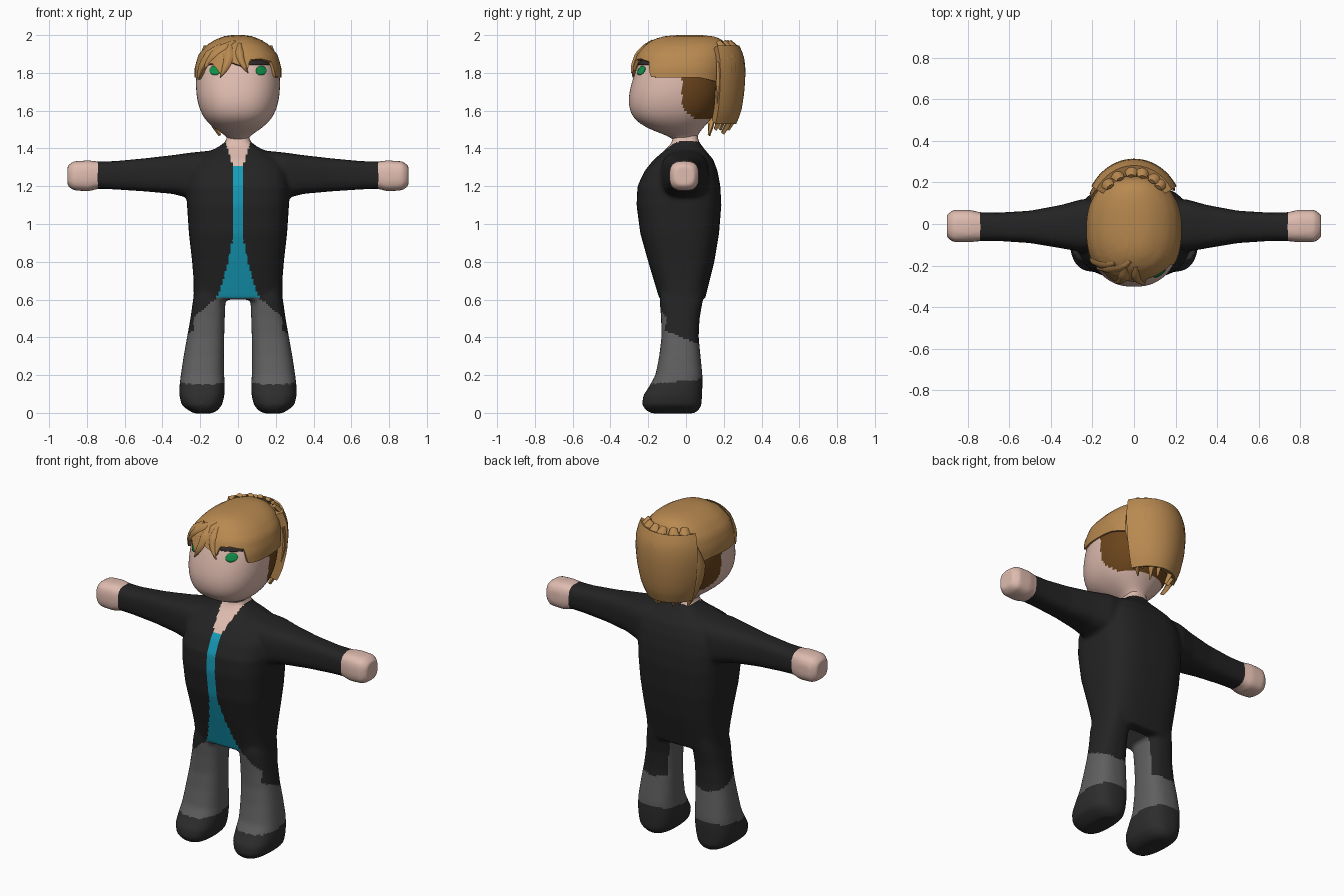
import bpy, bmesh, math, random
from mathutils import Vector
from mathutils.bvhtree import BVHTree

if "Cube" in bpy.data.objects:
    bpy.data.objects.remove(bpy.data.objects["Cube"])

random.seed(4)
COLORS = {
    "skin": (0.74, 0.50, 0.43), "coat_black": (0.017, 0.017, 0.017),
    "shirt_cyan": (0.008, 0.33, 0.48), "trouser_grey": (0.115, 0.115, 0.115),
    "shoe_black": (0.026, 0.026, 0.026), "hair_light": (0.48, 0.25, 0.08),
    "hair_dark": (0.15, 0.06, 0.012), "eye_green": (0.005, 0.30, 0.07),
    "lash_dark": (0.03, 0.022, 0.022)}
MATS = {}
for name, c in COLORS.items():
    MATS[name] = bpy.data.materials.new(name)
    MATS[name].diffuse_color = (*c, 1)


def interp(table, t):
    """Piecewise linear lookup; returns the columns after the key."""
    if t <= table[0][0]:
        return table[0][1:]
    for a, b in zip(table, table[1:]):
        if t <= b[0]:
            k = (t - a[0]) / (b[0] - a[0])
            return [p + (q - p) * k for p, q in zip(a[1:], b[1:])]
    return table[-1][1:]


def oval(a, e):
    """Unit superellipse point at angle a."""
    s, c = math.sin(a), math.cos(a)
    return (math.copysign(abs(s) ** (2 / e), s), math.copysign(abs(c) ** (2 / e), c))


def ring(u0, u1, v0, v1, place, e=2.6, n=40):
    pts = []
    for i in range(n):
        s, c = oval(2 * math.pi * i / n, e)
        pts.append(place((u0 + u1) / 2 + (u1 - u0) / 2 * s, (v0 + v1) / 2 - (v1 - v0) / 2 * c))
    return pts


def loft(bm, rings, closed=True, caps=(True, True)):
    rows = [[bm.verts.new(p) for p in r] for r in rings]
    n = len(rows[0])
    for a, b in zip(rows, rows[1:]):
        for i in range(n if closed else n - 1):
            j = (i + 1) % n
            bm.faces.new((a[i], a[j], b[j], b[i]))
    if caps[0]:
        bm.faces.new(rows[0])
    if caps[1]:
        bm.faces.new(rows[-1])


def finish(name, bm, mats, mods=(), rule=None, angle=180):
    """Make an object, apply modifiers, colour faces by rule, shade smooth."""
    bmesh.ops.recalc_face_normals(bm, faces=bm.faces)
    me = bpy.data.meshes.new(name)
    bm.to_mesh(me)
    bm.free()
    ob = bpy.data.objects.new(name, me)
    bpy.context.collection.objects.link(ob)
    for kind, props in mods:
        m = ob.modifiers.new(kind, kind)
        for k, v in props.items():
            setattr(m, k, v)
    if mods:
        dg = bpy.context.evaluated_depsgraph_get()
        new = bpy.data.meshes.new_from_object(ob.evaluated_get(dg))
        ob.modifiers.clear()
        ob.data = new
    for m in mats:
        ob.data.materials.append(MATS[m])
    for p in ob.data.polygons:
        p.material_index = mats.index(rule(p.center)) if rule else 0
    bpy.ops.object.select_all(action='DESELECT')
    ob.select_set(True)
    bpy.context.view_layer.objects.active = ob
    bpy.ops.object.shade_smooth_by_angle(angle=math.radians(angle))
    return ob


# ---- body: torso, arms and legs fused into one smooth skin
TORSO = [(.60, .235, -.14, .10), (.70, .235, -.17, .125), (.80, .243, -.20, .15),
         (.95, .26, -.242, .175), (1.10, .27, -.262, .187), (1.20, .273, -.257, .182),
         (1.28, .26, -.22, .167), (1.34, .22, -.172, .145), (1.38, .16, -.125, .112),
         (1.41, .10, -.092, .087), (1.44, .062, -.072, .066), (1.52, .055, -.066, .056)]
LEG = [(.68, .08, .22, -.13, .10), (.60, .066, .238, -.14, .09), (.50, .07, .252, -.132, .072),
       (.40, .073, .27, -.13, .067), (.30, .074, .288, -.142, .077), (.20, .073, .303, -.162, .087),
       (.14, .07, .31, -.195, .087), (.09, .072, .31, -.228, .085), (.04, .085, .298, -.232, .082),
       (.012, .11, .26, -.21, .065), (-.003, .14, .23, -.18, .04)]
ARM = [(.15, 1.13, 1.388, -.125, .115), (.25, 1.135, 1.378, -.135, .12), (.35, 1.16, 1.364, -.117, .092),
       (.50, 1.173, 1.347, -.092, .064), (.65, 1.183, 1.333, -.082, .055), (.74, 1.187, 1.331, -.082, .056),
       (.79, 1.173, 1.337, -.088, .068), (.87, 1.178, 1.332, -.088, .068), (.902, 1.20, 1.31, -.065, .045)]
bm = bmesh.new()
loft(bm, [ring(-w, w, f, b, lambda u, v, z=z: (u, v, z), 3) for z, w, f, b in TORSO])
for s in (-1, 1):
    loft(bm, [ring(i, o, f, b, lambda u, v, z=z: (s * u, v, z)) for z, i, o, f, b in LEG])
    loft(bm, [ring(lo, hi, f, b, lambda u, v, x=x: (s * x, v, u), 3) for x, lo, hi, f, b in ARM])

SHIRT = [(.61, .112), (.70, .08), (.80, .052), (.93, .027), (1.31, .028)]


def body_color(c):
    x, y, z = abs(c.x), c.y, c.z
    if (x > .742 and z > 1) or z > 1.44:
        return "skin"
    if z < .17 + .1 * y:
        return "shoe_black"
    if y < 0 and z > 1.31 and x < .028 + .3 * (z - 1.31):
        return "skin"
    if y < 0 and .61 < z <= 1.31 and x < interp(SHIRT, z)[0]:
        return "shirt_cyan"
    if x < .11 and y < .04 and z < .61:
        return "trouser_grey"
    hem = .62 - .85 * (x - .1) if y < -.08 and x < .235 else .39 - .4 * y
    return "trouser_grey" if z < hem else "coat_black"


finish("body", bm, ["coat_black", "skin", "shirt_cyan", "trouser_grey", "shoe_black"],
       [("REMESH", dict(mode='VOXEL', voxel_size=.011)), ("SMOOTH", dict(factor=.5, iterations=8))], body_color)

# ---- head with the dark under-hair on its back and top
HEAD = [(1.44, .05, -.068, .058), (1.465, .062, -.09, .06), (1.49, .10, -.165, .075), (1.53, .155, -.248, .11),
        (1.58, .194, -.294, .155), (1.65, .217, -.307, .19), (1.72, .224, -.297, .205), (1.80, .222, -.272, .21),
        (1.87, .205, -.245, .20), (1.92, .17, -.20, .165), (1.96, .10, -.12, .10), (1.975, .04, -.05, .04)]


def head_color(c):
    side = c.y > -.02 and c.z > max(1.56, 1.615 - .9 * (c.y + .02))
    return "hair_dark" if side or c.z > 1.868 else "skin"


bm = bmesh.new()
loft(bm, [ring(-w, w, f, b, lambda u, v, z=z: (u, v, z), 2.3) for z, w, f, b in HEAD])
head = finish("head", bm, ["skin", "hair_dark"], [("SUBSURF", dict(levels=2, render_levels=2))], head_color)
tree = BVHTree.FromPolygons([v.co for v in head.data.vertices], [p.vertices for p in head.data.polygons])


# ---- eyes and brows: thin plates laid on the face
def plate(name, cx, cz, hw, height, mat, drop=0):
    bm = bmesh.new()
    rows = []
    for i in range(13):
        u = -.98 + 1.96 * i / 12
        row = []
        for v in (-1, -.5, 0, .5, 1):
            x, z = cx + u * hw, cz + v * height(u) - drop * u * u
            hit = tree.ray_cast(Vector((x, -1, z)), Vector((0, 1, 0)))[0]
            row.append((x, hit.y - .004, z))
        rows.append(row)
    loft(bm, rows, False, (False, False))
    for f in bm.faces:
        f.normal_update()
    finish(name, bm, [mat], [("SOLIDIFY", dict(thickness=.004, offset=0))])


for s, side in ((-1, "left"), (1, "right")):
    plate("eye_" + side, s * .123, 1.812, .028, lambda u: .024 * math.sqrt(1 - u * u), "eye_green")
    plate("brow_" + side, s * .115, 1.855, .072, lambda u: .013 * (1 - .5 * u * u), "lash_dark", .006)

# ---- hair cap with a cut fringe edge
CAP = [(1.70, .228, -.292, .215), (1.77, .23, -.292, .22), (1.83, .229, -.284, .23), (1.90, .208, -.258, .23),
       (1.95, .162, -.215, .215), (1.98, .112, -.165, .185), (1.995, .07, -.11, .14), (2.0, .03, -.04, .08)]
FRINGE = [(-180, 1.72), (-110, 1.775), (-70, 1.775), (-63, 1.765), (-54, 1.80), (-46, 1.845), (-34, 1.85),
          (-27, 1.83), (-18, 1.785), (-13, 1.83), (-8, 1.86), (2, 1.84), (9, 1.81), (13, 1.87), (30, 1.875),
          (50, 1.86), (57, 1.78), (70, 1.775), (110, 1.775), (180, 1.72)]


def cap_point(deg, z):
    w, f, b = interp(CAP, z)
    s, c = oval(math.radians(deg), 2.4)
    return Vector((w * s, (f + b) / 2 - (b - f) / 2 * c, z))


bm = bmesh.new()
rings = []
for k in range(15):
    t = math.sin(k / 14 * math.pi / 2)
    r = []
    for i in range(180):
        d = -180 + 2 * i
        zb = interp(FRINGE, d)[0]
        r.append(cap_point(d, zb + (2.0 - zb) * t))
    rings.append(r)
loft(bm, rings, True, (False, True))
finish("hair_cap", bm, ["hair_light"], [("SOLIDIFY", dict(thickness=.016, offset=-1))], angle=50)


# ---- hair locks: tapered strips that follow a surface
def lock(bm, surf, a0, z0, a1, z1, width, thick, bend=0):
    rings, n = [], 10
    pos = lambda t: surf(a0 + (a1 - a0) * t + bend * math.sin(math.pi * t), z0 + (z1 - z0) * t)
    for k in range(n + 1):
        t = k / n
        p = pos(t)
        along = (pos(min(t + .02, 1)) - pos(max(t - .02, 0))).normalized()
        out = Vector((p.x, p.y, .5 * (p.z - 1.75))).normalized()
        side = along.cross(out).normalized()
        out = side.cross(along)
        w = width * (.06 + .94 * min(1, 2.2 * (t + .15)) * (1 - t ** 2.5))
        h = thick * (.25 + .75 * math.sin(math.pi * min(1, t * .8 + .1)))
        rings.append([p + side * (w * u) + out * (h * v)
                      for u, v in ((-1, -.3), (-.55, .7), (0, 1), (.55, .7), (1, -.3), (0, -.8))])
    loft(bm, rings)


bm = bmesh.new()
for args in ((-12, 1.95, -20, 1.775, .03, .012, 5), (2, 1.955, 10, 1.80, .026, .012, -4),
             (-30, 1.95, -64, 1.765, .034, .012, -5), (-5, 1.97, -48, 1.82, .03, .01, -8)):
    lock(bm, cap_point, *args)
finish("fringe_locks", bm, ["hair_light"], angle=50)

# ---- back hair: thick sheet plus layered locks
BACK = [(1.46, .10, .195), (1.52, .14, .235), (1.60, .178, .268), (1.70, .203, .284), (1.80, .213, .29),
        (1.88, .208, .284), (1.94, .185, .257), (1.98, .15, .215)]


def back_point(deg, z):
    w, y = interp(BACK, z)
    a = math.radians(deg)
    return Vector((w * math.sin(a), .05 + (y - .05) * math.cos(a), z))


bm = bmesh.new()
loft(bm, [[back_point(-60 + 5 * i, 1.54 + .036 * k) for i in range(25)] for k in range(12)], False, (False, False))
bmesh.ops.recalc_face_normals(bm, faces=bm.faces)
if sum(f.normal.y for f in bm.faces) < 0:
    bmesh.ops.reverse_faces(bm, faces=bm.faces)
finish("back_hair_base", bm, ["hair_light"], [("SOLIDIFY", dict(thickness=.05, offset=0))], angle=50)

bm = bmesh.new()
for a, end in ((-58, 1.47), (-40, 1.50), (-20, 1.49), (2, 1.50), (22, 1.48), (42, 1.53), (58, 1.50)):
    lock(bm, back_point, a, 1.86, a + random.uniform(-8, 8), end, .05, .024, random.uniform(-6, 6))
for a in (-56, -30, -6, 18, 40, 58):
    lock(bm, back_point, a * .8, 1.965, a + random.uniform(-6, 6), random.uniform(1.62, 1.72),
         .055, .026, random.uniform(-8, 8))
finish("back_hair_locks", bm, ["hair_light"], angle=45)

for m in bpy.data.materials:
    if m.users and not m.is_grease_pencil:
        m.use_nodes = True
        m.node_tree.nodes["Principled BSDF"].inputs["Base Color"].default_value = m.diffuse_color
